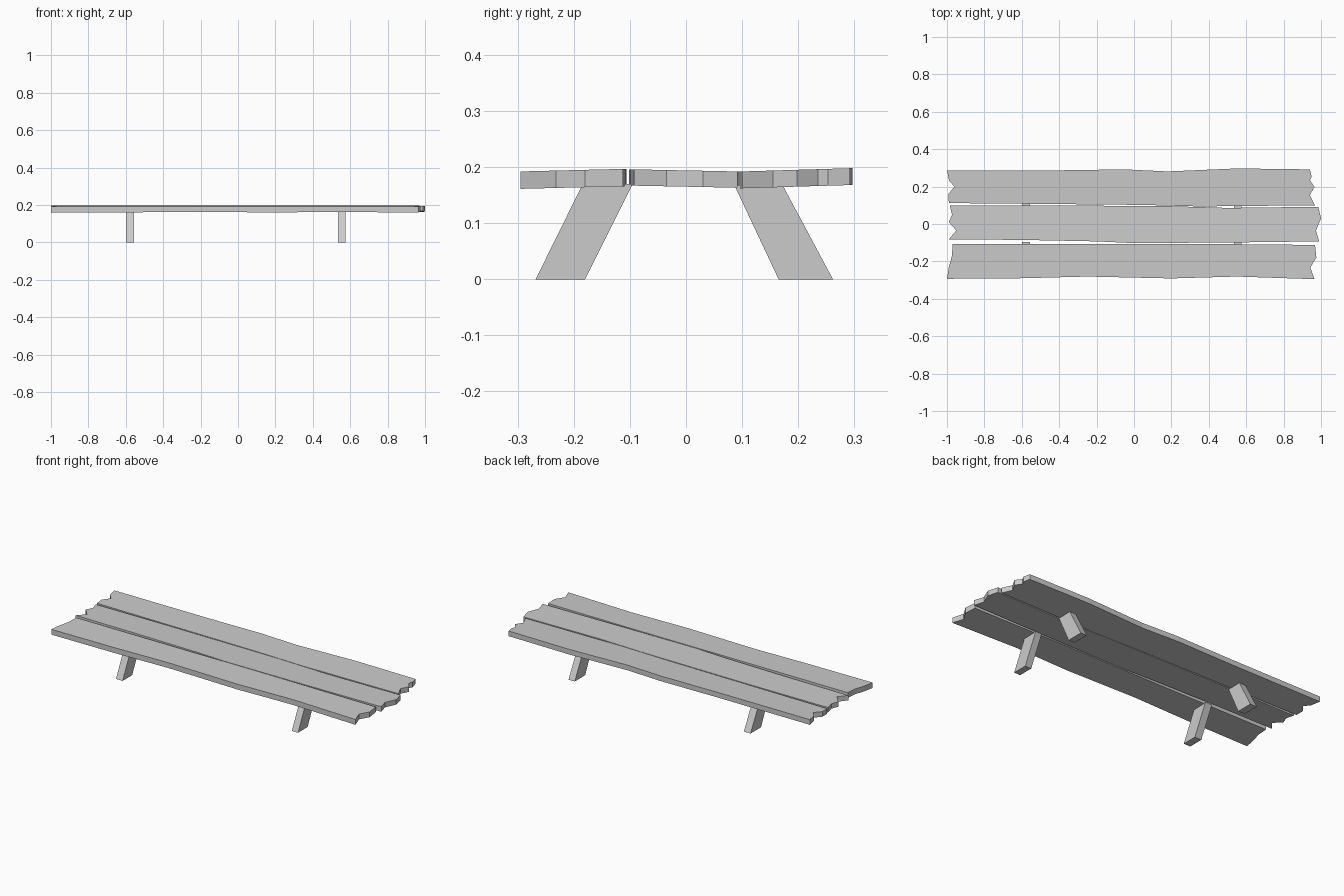
import bpy

if "Cube" in bpy.data.objects:
    bpy.data.objects.remove(bpy.data.objects["Cube"])


def make_object(name, bottom, top):
    """Closed solid between two matching loops of points."""
    n = len(bottom)
    faces = [tuple(reversed(range(n))), tuple(range(n, 2 * n))]
    faces += [(i, (i + 1) % n, n + (i + 1) % n, n + i) for i in range(n)]
    mesh = bpy.data.meshes.new(name)
    mesh.from_pydata(bottom + top, [], faces)
    mesh.update()
    obj = bpy.data.objects.new(name, mesh)
    bpy.context.collection.objects.link(obj)
    return obj


def plank(name, front, right, back, left, z_mid, tilt, thick=0.03):
    """Rough board: counter-clockwise outline, slightly tilted across its width."""
    outline = front + right + back + left
    ys = [p[1] for p in outline]
    y_mid = (min(ys) + max(ys)) / 2
    z = lambda y: z_mid + tilt * (y - y_mid)
    make_object(name, [(x, y, z(y)) for x, y in outline],
                [(x, y, z(y) + thick) for x, y in outline])


def leg(name, x0, x1, foot, head, z_top):
    """Splayed leg block with flat foot."""
    ring = lambda ys, z: [(x0, ys[0], z), (x1, ys[0], z), (x1, ys[1], z), (x0, ys[1], z)]
    make_object(name, ring(foot, 0), ring(head, z_top))


# Three boards with splintered ends
plank("front_plank",
      front=[(-1.0, -0.293), (-0.6, -0.29), (-0.25, -0.281), (0.2, -0.291), (0.55, -0.281)],
      right=[(0.965, -0.295), (0.943, -0.232), (0.975, -0.18)],
      back=[(0.968, -0.112), (0.4, -0.107), (-0.3, -0.107), (-0.97, -0.106)],
      left=[(-0.973, -0.17), (-0.99, -0.23)],
      z_mid=0.1635, tilt=0.025, thick=0.031)

plank("middle_plank",
      front=[(-0.99, -0.082), (-0.6, -0.085), (-0.2, -0.093), (0.0, -0.102), (0.5, -0.099)],
      right=[(0.99, -0.093), (0.973, -0.035), (1.0, 0.03)],
      back=[(0.985, 0.092), (0.5, 0.086), (0.2, 0.095), (-0.5, 0.1), (-0.985, 0.098)],
      left=[(-0.973, 0.05), (-0.99, 0.01), (-0.95, -0.035)],
      z_mid=0.165, tilt=-0.02, thick=0.029)

plank("back_plank",
      front=[(-0.99, 0.112), (-0.45, 0.107), (0.05, 0.102), (0.35, 0.094)],
      right=[(0.967, 0.1), (0.94, 0.155), (0.965, 0.198), (0.94, 0.235), (0.95, 0.253)],
      back=[(0.94, 0.292), (0.55, 0.297), (0.18, 0.281), (-0.05, 0.292), (-0.4, 0.287), (-1.0, 0.287)],
      left=[(-0.988, 0.23), (-0.96, 0.2), (-0.992, 0.16)],
      z_mid=0.165, tilt=0.03, thick=0.03)

# Two pairs of splayed legs
for side, x0, x1 in (("left", -0.6, -0.557), ("right", 0.535, 0.575)):
    leg("front_leg_" + side, x0, x1, (-0.268, -0.18), (-0.184, -0.095), 0.17)
    leg("back_leg_" + side, x0, x1, (0.165, 0.262), (0.086, 0.172), 0.168)
